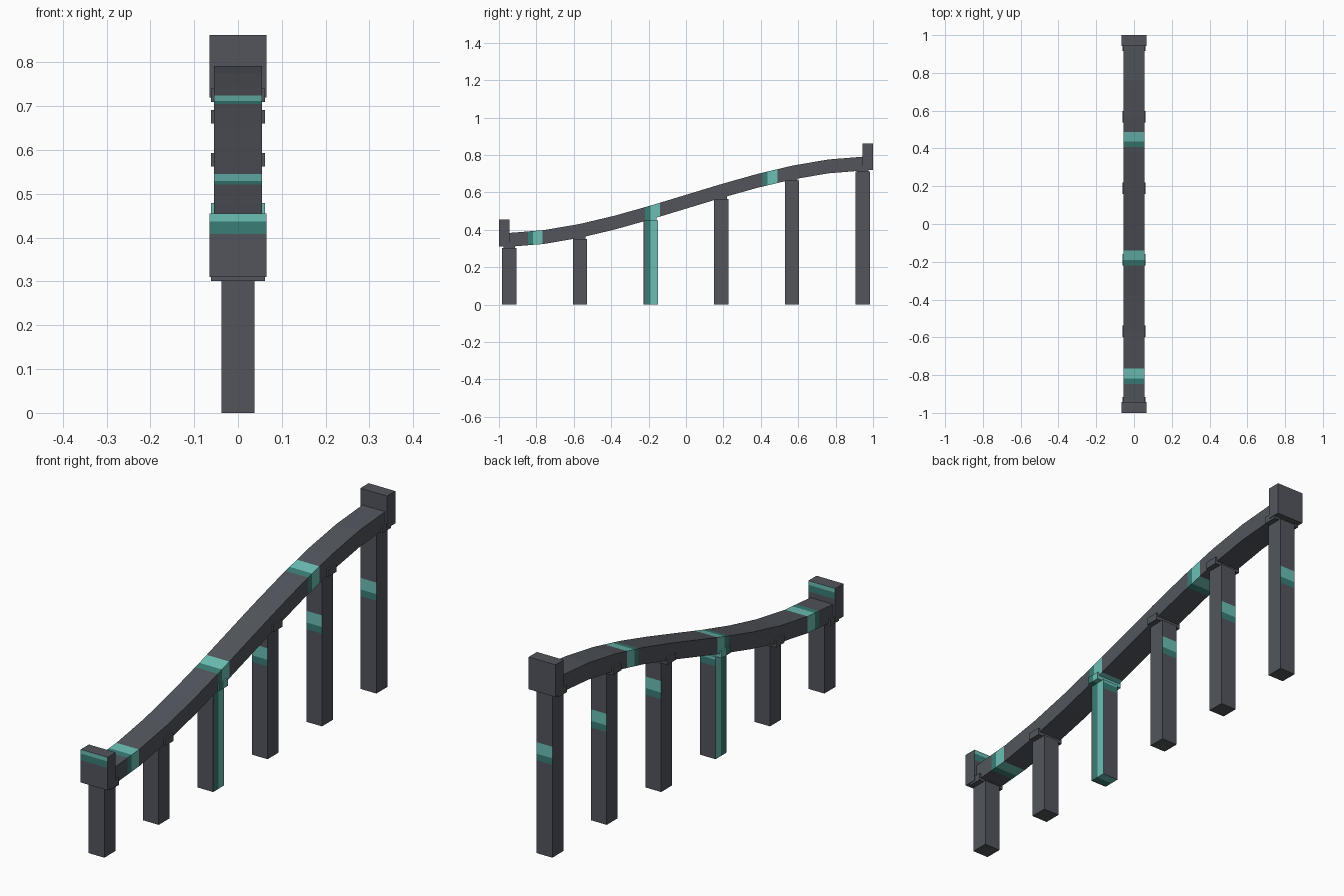
import bpy, bmesh

if "Cube" in bpy.data.objects:
    bpy.data.objects.remove(bpy.data.objects["Cube"])


def material(name, rgb):
    m = bpy.data.materials.new(name)
    m.diffuse_color = (*rgb, 1)
    m.use_nodes = True
    m.node_tree.nodes["Principled BSDF"].inputs["Base Color"].default_value = m.diffuse_color
    return m


MATS = [material("dark_grey", (0.084, 0.091, 0.107)),
        material("light_teal", (0.15, 0.52, 0.46)),
        material("dark_teal", (0.042, 0.205, 0.178))]

# Repeating stripe: dark edge, then light band (same spacing along y and z)
STRIPES = [(s - 0.029, s, s + 0.051) for s in (-0.817, -0.19, 0.437)]


def stripe_index(v):
    for a, b, c in STRIPES:
        if a < v < b:
            return 2
        if b < v < c:
            return 1
    return 0


def finish(name, bm):
    """Cut the stripe edges into the part and colour its faces."""
    bmesh.ops.recalc_face_normals(bm, faces=bm.faces)
    for axis in (1, 2):
        no = [0, 0, 0]
        no[axis] = 1
        for stripe in STRIPES:
            for v in stripe:
                co = [0, 0, 0]
                co[axis] = v
                # y cuts go through side/top faces, z cuts through front/back faces
                faces = [f for f in bm.faces
                         if (abs(f.normal.y) > 0.8) == (axis == 2)]
                geom = set(faces)
                for f in faces:
                    geom.update(f.edges)
                    geom.update(f.verts)
                if geom:
                    bmesh.ops.bisect_plane(bm, geom=list(geom), dist=1e-5,
                                           plane_co=co, plane_no=no)
    bm.normal_update()
    for f in bm.faces:
        c = f.calc_center_median()
        f.material_index = stripe_index(c.z if abs(f.normal.y) > 0.8 else c.y)
    me = bpy.data.meshes.new(name)
    bm.to_mesh(me)
    bm.free()
    for m in MATS:
        me.materials.append(m)
    bpy.context.collection.objects.link(bpy.data.objects.new(name, me))


def box(name, hx, y0, y1, z0, z1):
    bm = bmesh.new()
    bmesh.ops.create_cube(bm, size=1)
    for v in bm.verts:
        v.co = (v.co.x * 2 * hx,
                (y0 + y1) / 2 + v.co.y * (y1 - y0),
                (z0 + z1) / 2 + v.co.z * (z1 - z0))
    finish(name, bm)


def height(y):
    """Centre height of the S-shaped beam."""
    t = (y + 1) / 2
    return 0.345 + 0.41 * (3 * t * t - 2 * t ** 3)


HALF = 0.037

# Curved beam swept from front to back
bm = bmesh.new()
rings = []
for i in range(11):
    y = -0.95 + 0.19 * i
    z = height(y)
    rings.append([bm.verts.new((x, y, z + dz)) for x, dz in
                  ((-0.055, -HALF), (0.055, -HALF), (0.055, HALF), (-0.055, HALF))])
for a, b in zip(rings, rings[1:]):
    for k in range(4):
        n = (k + 1) % 4
        bm.faces.new((a[k], a[n], b[n], b[k]))
bm.faces.new(rings[0])
bm.faces.new(rings[-1][::-1])
finish("beam", bm)

# End blocks
box("front_end_block", 0.065, -1, -0.943, 0.31, 0.455)
box("back_end_block", 0.065, 0.943, 1, 0.72, 0.862)

# Posts, each with a saddle plate under the beam
for i in range(6):
    y = -0.945 + 0.378 * i
    top = height(y) - HALF - 0.006
    box(f"post_{i + 1}", 0.038, y - 0.038, y + 0.038, 0, top)
    box(f"saddle_{i + 1}", 0.062, y - 0.03, y + 0.03, top - 0.002, top + 0.029)
